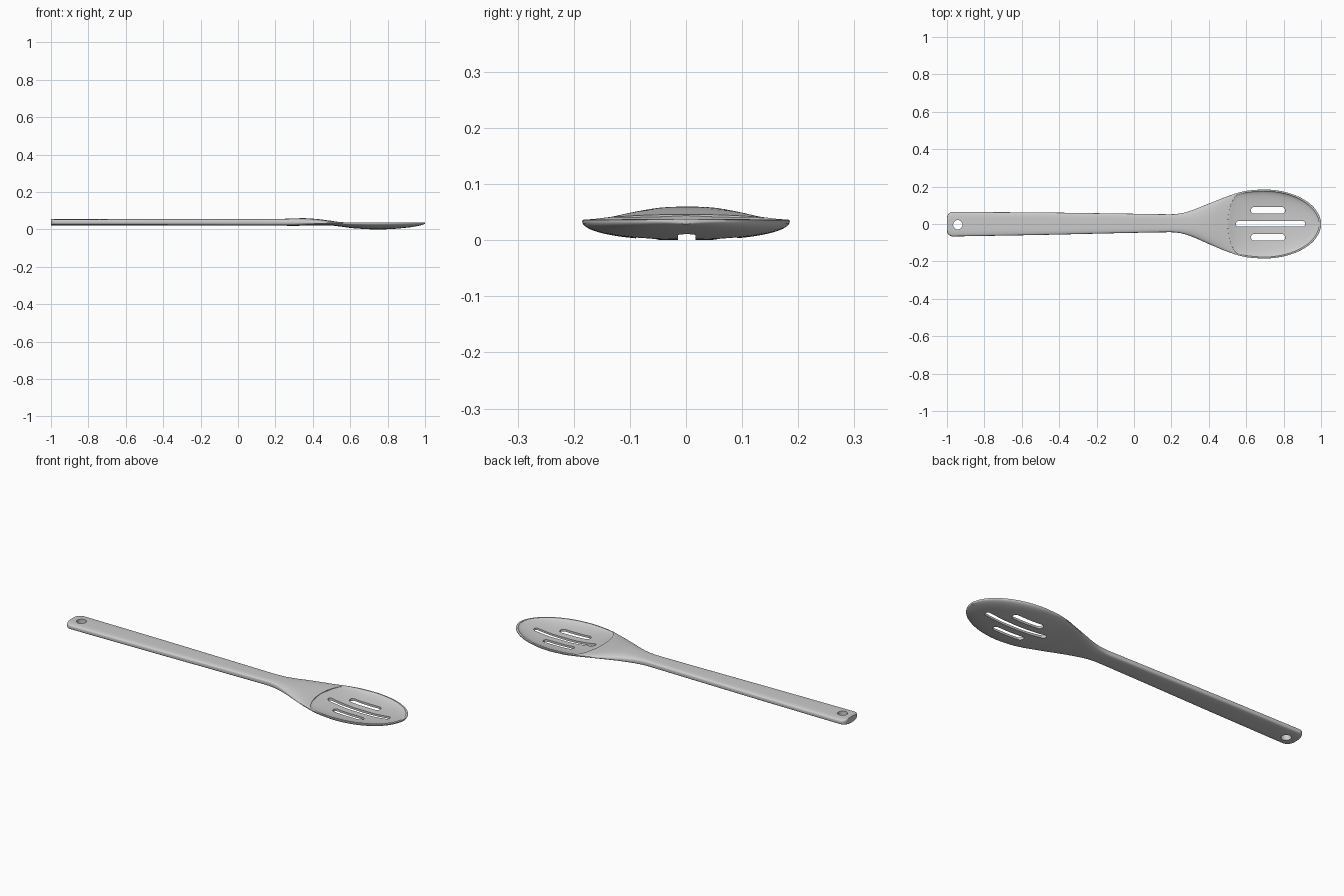
import bpy, bmesh, math

if "Cube" in bpy.data.objects:
    bpy.data.objects.remove(bpy.data.objects["Cube"])

# ---- helpers ----
def curve(pts):
    """Smooth monotone interpolation through (x, value) points."""
    n = len(pts)
    d = [(pts[i+1][1] - pts[i][1]) / (pts[i+1][0] - pts[i][0]) for i in range(n - 1)]
    m = [d[0]] + [0 if d[i-1] * d[i] <= 0 else 2 * d[i-1] * d[i] / (d[i-1] + d[i])
                  for i in range(1, n - 1)] + [d[-1]]
    def f(x):
        if x <= pts[0][0]: return pts[0][1]
        if x >= pts[-1][0]: return pts[-1][1]
        i = max(k for k in range(n - 1) if pts[k][0] <= x)
        h = pts[i+1][0] - pts[i][0]
        t = (x - pts[i][0]) / h
        return ((2*t**3 - 3*t*t + 1) * pts[i][1] + (t**3 - 2*t*t + t) * h * m[i]
                + (3*t*t - 2*t**3) * pts[i+1][1] + (t**3 - t*t) * h * m[i+1])
    return f

def new_object(name, bm):
    bmesh.ops.recalc_face_normals(bm, faces=bm.faces)
    me = bpy.data.meshes.new(name)
    bm.to_mesh(me)
    bm.free()
    ob = bpy.data.objects.new(name, me)
    bpy.context.collection.objects.link(ob)
    return ob

def loft(name, xs, section, n=56):
    """section(x) -> centre y, half width, z bottom, z middle, z top, bottom/top exponents."""
    bm = bmesh.new()
    rings = []
    for x in xs:
        cy, w, zb, zm, zt, eb, et = section(x)
        ring = []
        for k in range(n):
            a = 2 * math.pi * k / n
            c, s = math.cos(a), math.sin(a)
            e = et if s >= 0 else eb
            y = math.copysign(abs(c) ** (2 / e), c) * w
            z = zm + abs(s) ** (2 / e) * ((zt - zm) if s >= 0 else (zb - zm))
            ring.append(bm.verts.new((x, cy + y, z)))
        rings.append(ring)
    for a, b in zip(rings, rings[1:]):
        for k in range(n):
            bm.faces.new((a[k], a[(k+1) % n], b[(k+1) % n], b[k]))
    bm.faces.new(rings[0])
    bm.faces.new(rings[-1])
    return new_object(name, bm)

def slot(name, x0, x1, y, r):
    """Upright round-ended prism; x0 == x1 gives a round hole."""
    bm = bmesh.new()
    vs = []
    for cx, start in ((x1, -90), (x0, 90)):
        for k in range(13 if x0 != x1 else 12):
            a = math.radians(start + 15 * k)
            vs.append(bm.verts.new((cx + r * math.cos(a), y + r * math.sin(a), -0.1)))
    f = bm.faces.new(vs)
    ext = bmesh.ops.extrude_face_region(bm, geom=[f])['geom']
    bmesh.ops.translate(bm, vec=(0, 0, 0.3),
                        verts=[v for v in ext if isinstance(v, bmesh.types.BMVert)])
    if f.is_valid and len([g for g in bm.faces if len(g.verts) > 4]) < 2:
        bm.faces.new(vs)
    return new_object(name, bm)

# ---- spoon body: handle, flared neck and bowl ----
width = curve([(-1, .066), (-.5, .06), (0, .051), (.2, .048), (.25, .053), (.3, .067),
               (.4, .108), (.5, .148), (.56, .168), (.62, .18), (.69, .185)])
top = curve([(-1, .055), (.15, .055), (.25, .057), (.35, .06), (.42, .056), (.5, .046),
             (.58, .039), (.65, .038), (1, .038)])
bottom = curve([(-1, .022), (.2, .021), (.3, .019), (.4, .022), (.48, .022), (.55, .015),
                (.62, .006), (.74, 0), (.8, .001), (.9, .009), (.96, .018), (1, .029)])
middle = curve([(-1, .039), (.2, .039), (.5, .034), (1, .034)])
exp_top = curve([(-1, 4), (.15, 4), (.35, 2.6), (.5, 3), (.6, 6), (1, 6)])
exp_bot = curve([(-1, 3.5), (.15, 3.5), (.4, 2.6), (.6, 2.2), (1, 2.2)])
shift = curve([(-1, -.001), (.2, .004), (.5, 0), (1, 0)])

def oval(x, w, length):
    return w * math.sqrt(max(0, 1 - ((x - .69) / length) ** 2))

def body_section(x):
    w = width(x) if x < .69 else max(.003, oval(x, .185, .31))
    r, d = .032, x + 1
    if d < r:
        w += math.sqrt(max(0, r * r - (r - d) ** 2)) - r
    return shift(x), w, bottom(x), middle(x), top(x), exp_bot(x), exp_top(x)

xs = [-1 + .032 * (1 - math.cos(math.pi / 2 * i / 8)) for i in range(8)]
xs += [-.968 + 1.118 * i / 14 for i in range(14)]
xs += [.15 + .54 * i / 36 for i in range(36)]
xs += [.69 + .31 * math.sin(math.pi / 2 * i / 24) for i in range(25)]
spoon = loft("slotted_spoon", xs, body_section)

# ---- hollow of the bowl ----
hollow_z = curve([(.5, .044), (.54, .032), (.6, .021), (.7, .0125), (.8, .012),
                  (.9, .02), (.96, .029), (.99, .036)])

def hollow_section(x):
    w = width(x) - .007 if x < .69 else max(.003, oval(x, .178, .3))
    if x < .56:
        w *= max(.02, math.sqrt(max(0, 1 - ((.56 - x) / .06) ** 2)))
    return 0, w, hollow_z(x), .041, .09, 2.2, 4

hx = [.56 - .06 * math.cos(math.pi / 2 * i / 10) for i in range(10)]
hx += [.56 + .13 * i / 8 for i in range(8)]
hx += [.69 + .3 * math.sin(math.pi / 2 * i / 22) for i in range(23)]
cutters = [loft("hollow_cutter", hx, hollow_section)]

# ---- slots and hanging hole ----
cutters.append(slot("centre_slot_cutter", .56, .90, 0.001, .0155))
for y in (-.071, .073):
    cutters.append(slot("side_slot_cutter", .643, .79, y, .018))
cutters.append(slot("hanging_hole_cutter", -.942, -.942, -.004, .025))

bpy.context.view_layer.objects.active = spoon
spoon.select_set(True)
for c in cutters:
    c.hide_render = True
    m = spoon.modifiers.new("cut", 'BOOLEAN')
    m.operation, m.solver, m.object = 'DIFFERENCE', 'EXACT', c
    bpy.ops.object.modifier_apply(modifier=m.name)
    bpy.data.objects.remove(c)

bpy.ops.object.shade_smooth_by_angle(angle=math.radians(30))
